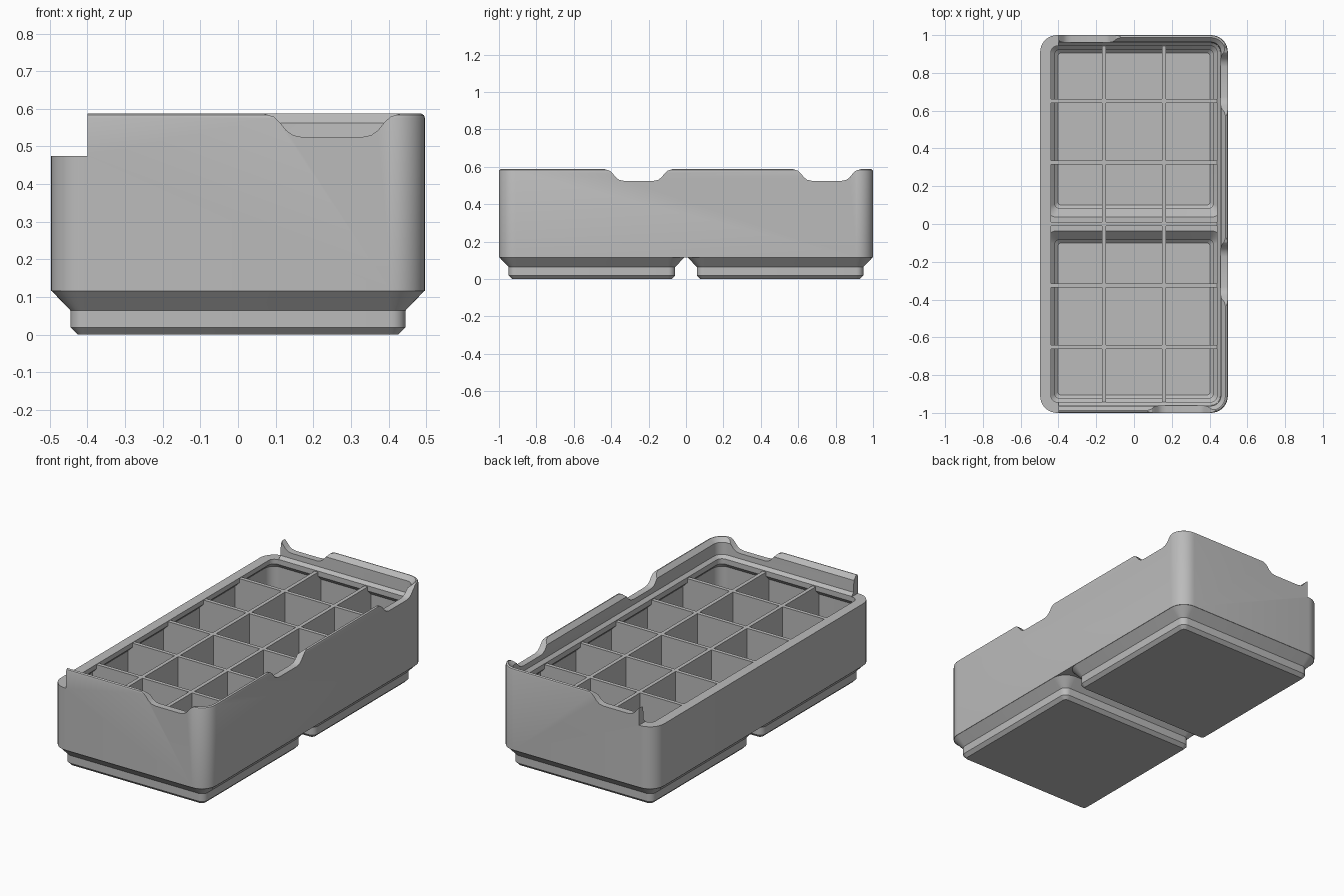
import bpy, bmesh, math
from mathutils import Vector

if "Cube" in bpy.data.objects:
    bpy.data.objects.remove(bpy.data.objects["Cube"], do_unlink=True)

HX, HY, PITCH = 0.497, 1.0, 0.503   # half width, half length, half a cell

grey = bpy.data.materials.new("light grey plastic")
grey.use_nodes = True
grey.diffuse_color = (0.5, 0.5, 0.5, 1)
grey.node_tree.nodes["Principled BSDF"].inputs["Base Color"].default_value = (0.5, 0.5, 0.5, 1)


def finish(name, bm):
    bmesh.ops.recalc_face_normals(bm, faces=bm.faces)
    me = bpy.data.meshes.new(name)
    bm.to_mesh(me)
    bm.free()
    me.materials.append(grey)
    ob = bpy.data.objects.new(name, me)
    bpy.context.collection.objects.link(ob)
    return ob


def loft(name, rings, hx, hy, cy=0.0, seg=8):
    """Stack of rounded rectangles; each ring is (height, inset, corner radius)."""
    bm = bmesh.new()
    loops = []
    for z, inset, r in rings:
        loop = []
        for q in range(4):
            sx, sy = ((1, 1), (-1, 1), (-1, -1), (1, -1))[q]
            for i in range(seg + 1):
                a = math.radians(90) * (q + i / seg)
                loop.append(bm.verts.new((sx * (hx - inset - r) + r * math.cos(a),
                                          cy + sy * (hy - inset - r) + r * math.sin(a), z)))
        loops.append(loop)
    n = len(loops[0])
    for a, b in zip(loops, loops[1:]):
        for i in range(n):
            bm.faces.new((a[i], a[(i + 1) % n], b[(i + 1) % n], b[i]))
    bm.faces.new(loops[0][::-1])
    bm.faces.new(loops[-1])
    return finish(name, bm)


def box(name, lo, hi):
    bm = bmesh.new()
    bmesh.ops.create_cube(bm, size=1)
    lo, hi = Vector(lo), Vector(hi)
    for v in bm.verts:
        v.co = (lo + hi) / 2 + v.co * (hi - lo)
    return finish(name, bm)


def combine(target, tool, operation):
    """Boolean the tool into the target, then drop the tool."""
    mod = target.modifiers.new("cut", 'BOOLEAN')
    mod.operation, mod.solver, mod.object = operation, 'EXACT', tool
    bpy.context.view_layer.objects.active = target
    bpy.ops.object.modifier_apply(modifier=mod.name)
    bpy.data.objects.remove(tool, do_unlink=True)


def notch(start, along, out):
    """Dip in the rim centred on start, running in direction along."""
    half = [(0.2, 0.62), (0.18, 0.587), (0.155, 0.579), (0.138, 0.563),
            (0.122, 0.543), (0.104, 0.53), (0.08, 0.525)]
    profile = [(-u, z) for u, z in half] + [(u, z) for u, z in reversed(half)]
    bm = bmesh.new()
    vs = [bm.verts.new(Vector(start) + Vector(along) * u - Vector(out) * 0.07 + Vector((0, 0, z)))
          for u, z in profile]
    face = bm.faces.new(vs)
    ext = bmesh.ops.extrude_face_region(bm, geom=[face])
    moved = [g for g in ext["geom"] if isinstance(g, bmesh.types.BMVert)]
    bmesh.ops.translate(bm, verts=moved, vec=Vector(out) * 0.12)
    return finish("notch_cutter", bm)


# Outer block with a rounded top edge
bin_body = loft("storage_bin", [(0.116, 0, 0.09), (0.575, 0, 0.09),
                                (0.583, 0.003, 0.087), (0.587, 0.009, 0.081)], HX, HY)

# Two stepped feet
for side in (-1, 1):
    foot = loft("foot", [(0, 0.071, 0.019), (0.019, 0.052, 0.038), (0.064, 0.052, 0.038),
                         (0.117, 0.001, 0.089), (0.15, 0.03, 0.06)], HX, HX, side * PITCH)
    combine(bin_body, foot, 'UNION')

# Hollow: walls, overhanging shoulder and stepped lip
hollow = loft("hollow", [(0.125, 0.029, 0.06), (0.42, 0.029, 0.06), (0.448, 0.057, 0.035),
                         (0.478, 0.057, 0.035), (0.495, 0.04, 0.05), (0.563, 0.037, 0.053),
                         (0.6, 0, 0.09)], HX, HY)
for side in (-1, 1):
    well = loft("well", [(0.03, 0.095, 0.015), (0.045, 0.079, 0.02), (0.075, 0.079, 0.02),
                         (0.1245, 0.03, 0.059), (0.2, 0.05, 0.04)], HX, HX, side * PITCH)
    combine(hollow, well, 'UNION')

# Dividers: three columns by six rows
T, TOP = 0.011, 0.472
for x in (-0.159, 0.159):
    combine(hollow, box("divider", (x - T, -1.1, -0.1), (x + T, 1.1, TOP)), 'DIFFERENCE')
for row in range(-2, 3):
    y = row * 0.326
    combine(hollow, box("divider", (-0.6, y - T, -0.1), (0.6, y + T, TOP)), 'DIFFERENCE')
combine(bin_body, hollow, 'DIFFERENCE')

# Lip removed along the right side
combine(bin_body, box("lip_cutter", (-0.7, -1.2, 0.475), (-0.4, 1.2, 0.7)), 'DIFFERENCE')

# Dips in the remaining rim
for start, along, out in (((0.25, -HY, 0), (1, 0, 0), (0, -1, 0)),
                          ((-0.25, HY, 0), (1, 0, 0), (0, 1, 0)),
                          ((HX, -PITCH + 0.25, 0), (0, 1, 0), (1, 0, 0)),
                          ((HX, PITCH + 0.25, 0), (0, 1, 0), (1, 0, 0))):
    combine(bin_body, notch(start, along, out), 'DIFFERENCE')

bpy.ops.object.select_all(action='DESELECT')
bin_body.select_set(True)
bpy.context.view_layer.objects.active = bin_body
bpy.ops.object.shade_smooth_by_angle(angle=math.radians(25))
